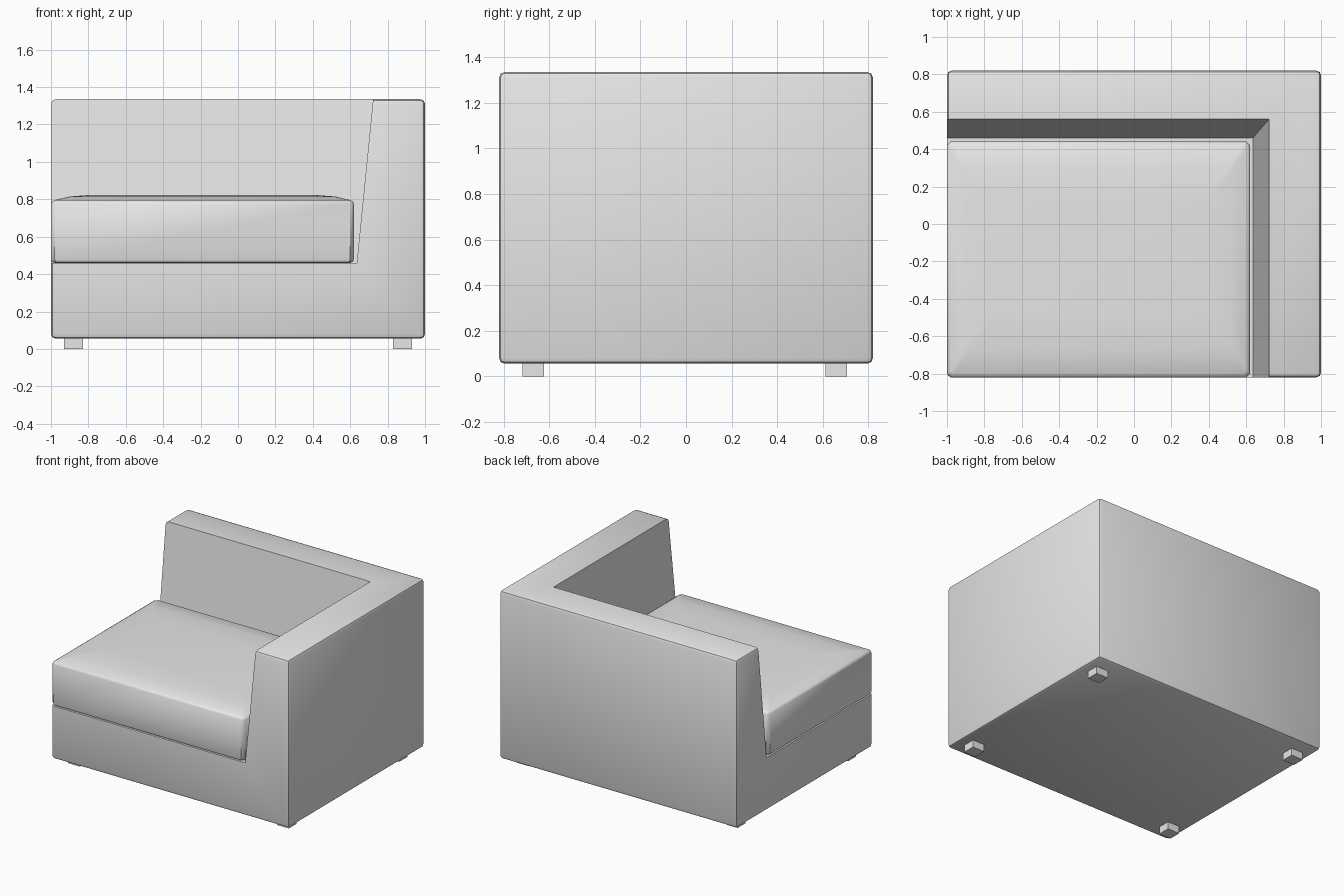
import bpy, bmesh, math
from mathutils import Vector

old = bpy.data.objects.get("Cube")
if old:
    bpy.data.objects.remove(old, do_unlink=True)

fabric = bpy.data.materials.new("light grey fabric")
fabric.use_nodes = True
GREY = (0.8, 0.8, 0.8, 1)
fabric.diffuse_color = GREY
fabric.node_tree.nodes["Principled BSDF"].inputs["Base Color"].default_value = GREY


def finish(name, bm):
    bmesh.ops.recalc_face_normals(bm, faces=bm.faces)
    mesh = bpy.data.meshes.new(name)
    bm.to_mesh(mesh)
    bm.free()
    obj = bpy.data.objects.new(name, mesh)
    bpy.context.collection.objects.link(obj)
    mesh.materials.append(fabric)
    return obj


def box(name, low, high):
    low, high = Vector(low), Vector(high)
    bm = bmesh.new()
    bmesh.ops.create_cube(bm, size=1)
    bmesh.ops.scale(bm, vec=high - low, verts=bm.verts)
    bmesh.ops.translate(bm, vec=(low + high) / 2, verts=bm.verts)
    return finish(name, bm)


def smooth(obj, angle):
    bpy.ops.object.select_all(action="DESELECT")
    obj.select_set(True)
    bpy.context.view_layer.objects.active = obj
    bpy.ops.object.shade_smooth_by_angle(angle=math.radians(angle))


def apply_modifiers(obj):
    graph = bpy.context.evaluated_depsgraph_get()
    mesh = bpy.data.meshes.new_from_object(obj.evaluated_get(graph))
    obj.modifiers.clear()
    obj.data = mesh


# Body: rounded block with the seat space cut out, leaving sloped back and arm
body = box("body", (-1, -0.82, 0.055), (1, 0.82, 1.335))
round_edges = body.modifiers.new("round edges", "BEVEL")
round_edges.width = 0.025
round_edges.segments = 2

seat_space = box("seat_space_cutter", (-1.5, -1.5, 0.46), (0.635, 0.46, 1.46))
for v in seat_space.data.vertices:
    if v.co.z > 1:
        v.co.x += 0.1 if v.co.x > 0 else 0
        v.co.y += 0.115 if v.co.y > 0 else 0
seat_space.hide_render = True
cut = body.modifiers.new("seat space", "BOOLEAN")
cut.operation = "DIFFERENCE"
cut.solver = "EXACT"
cut.object = seat_space
apply_modifiers(body)
bpy.data.objects.remove(seat_space, do_unlink=True)
smooth(body, 40)


# Seat cushion: stacked outlines rising to a soft crown
def outline(bm, inset_x, inset_y, z, corner=0.02):
    x0, x1 = -1 + inset_x, 0.62 - inset_x
    y0, y1 = -0.82 + inset_y, 0.44 - inset_y
    c = corner
    points = [(x0 + c, y0), (x1 - c, y0), (x1, y0 + c), (x1, y1 - c),
              (x1 - c, y1), (x0 + c, y1), (x0, y1 - c), (x0, y0 + c)]
    return [bm.verts.new((x, y, z)) for x, y in points]


bm = bmesh.new()
layers = [(0.02, 0.02, 0.46), (0.006, 0.006, 0.466), (0, 0, 0.48),
          (0, 0, 0.775), (0.006, 0.006, 0.788), (0.02, 0.02, 0.796),
          (0.1, 0.15, 0.815), (0.22, 0.3, 0.824)]
rings = [outline(bm, *layer) for layer in layers]
for lower, upper in zip(rings, rings[1:]):
    for i in range(8):
        j = (i + 1) % 8
        bm.faces.new((lower[i], lower[j], upper[j], upper[i]))
bm.faces.new(rings[0])
bm.faces.new(rings[-1])
smooth(finish("seat_cushion", bm), 40)

# Feet
for side, x in (("right", -0.88), ("left", 0.88)):
    for end, y in (("front", -0.67), ("back", 0.66)):
        box(f"{end}_{side}_foot", (x - 0.05, y - 0.047, 0), (x + 0.05, y + 0.047, 0.06))
